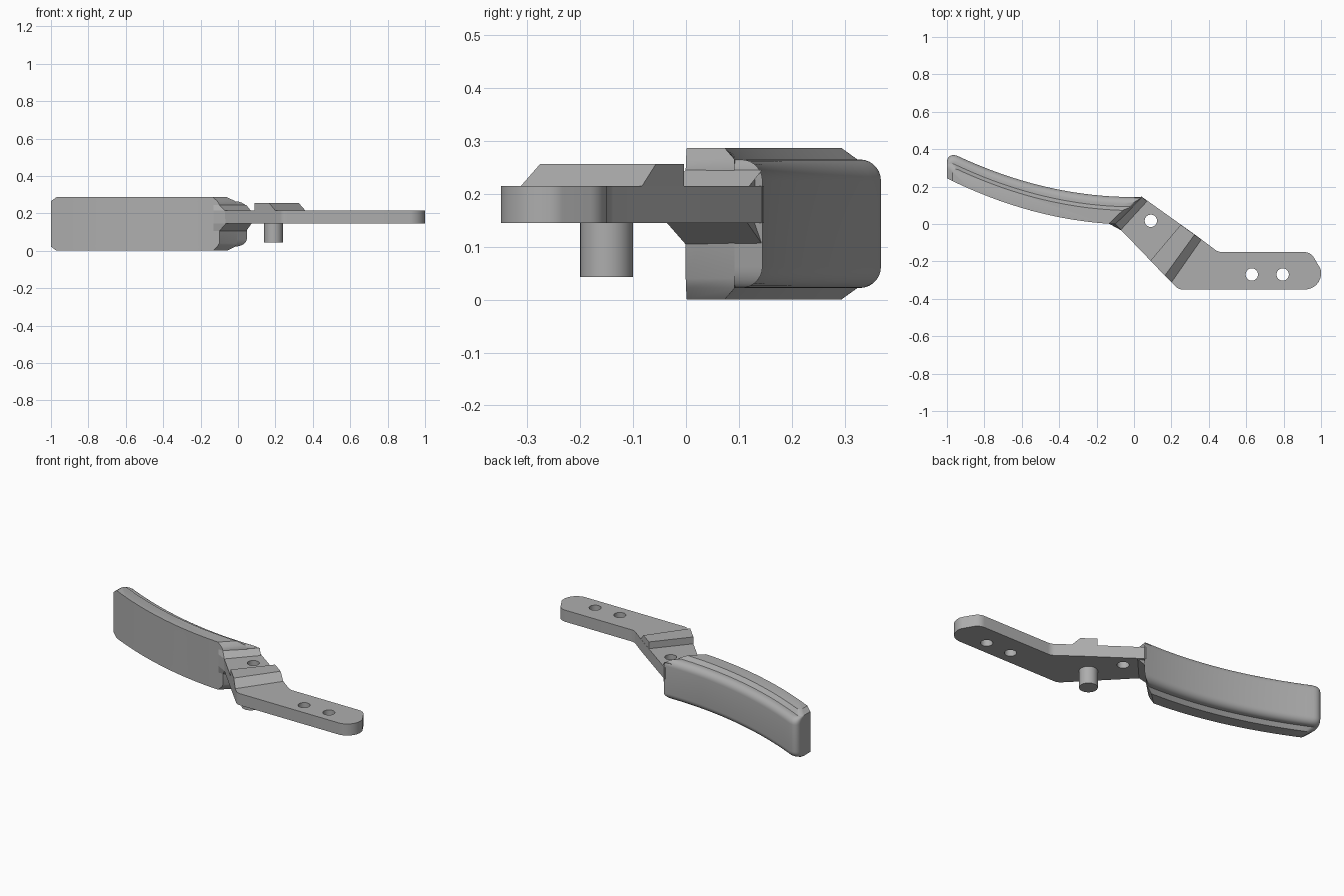
import bpy, bmesh, math
from mathutils import Vector

cube = bpy.data.objects.get("Cube")
if cube:
    bpy.data.objects.remove(cube, do_unlink=True)

grey = bpy.data.materials.new("plain grey")
grey.use_nodes = True
grey.diffuse_color = (0.42, 0.42, 0.42, 1)
grey.node_tree.nodes["Principled BSDF"].inputs["Base Color"].default_value = grey.diffuse_color


def layered(name, layers):
    """Solid skinned through matching outlines, each given as (z, points)."""
    bm = bmesh.new()
    rings = [[bm.verts.new((p[0], p[1], z)) for p in pts] for z, pts in layers]
    bm.faces.new(rings[0])
    bm.faces.new(rings[-1])
    n = len(rings[0])
    for low, high in zip(rings, rings[1:]):
        for i in range(n):
            j = (i + 1) % n
            bm.faces.new((low[i], low[j], high[j], high[i]))
    bmesh.ops.recalc_face_normals(bm, faces=bm.faces)
    mesh = bpy.data.meshes.new(name)
    bm.to_mesh(mesh)
    bm.free()
    mesh.materials.append(grey)
    ob = bpy.data.objects.new(name, mesh)
    bpy.context.collection.objects.link(ob)
    return ob


def smooth(ob):
    bpy.ops.object.select_all(action='DESELECT')
    ob.select_set(True)
    bpy.context.view_layer.objects.active = ob
    bpy.ops.object.shade_smooth_by_angle(angle=math.radians(30))


def rounded(corners, steps=8):
    """Outline with each (x, y, radius) corner filleted."""
    out = []
    for i, (x, y, r) in enumerate(corners):
        p = Vector((x, y))
        if r == 0:
            out.append(p)
            continue
        a = (Vector(corners[i - 1][:2]) - p).normalized()
        b = (Vector(corners[(i + 1) % len(corners)][:2]) - p).normalized()
        half = a.angle(b) / 2
        centre = p + (a + b).normalized() * r / math.sin(half)
        s = p + a * r / math.tan(half) - centre
        e = p + b * r / math.tan(half) - centre
        for k in range(steps + 1):
            out.append(centre + s.lerp(e, k / steps).normalized() * r)
    return out


def circle(x, y, r, n=32):
    return [(x + r * math.cos(math.tau * k / n), y + r * math.sin(math.tau * k / n))
            for k in range(n)]


def grip(depth, corner, left=0.0, right=0.0, n=28):
    """Plan of the curved grip from its front face back to the given depth."""
    def bow(x, h):
        return (x, 0.247 * x * x - 0.003 + h)
    x0, x1 = -1 + left, -0.1 - right
    pts = [bow(x0 + (x1 - x0) * k / n, 0) for k in range(n + 1)]
    x1 += depth
    xc = x0 + corner
    pts += [bow(x1 + (xc - x1) * k / n, depth) for k in range(n + 1)]
    for k in range(1, 9):
        t = k / 8 * math.pi / 2
        pts.append(bow(xc - corner * math.sin(t), depth - corner * (1 - math.cos(t))))
    return pts


# Grip body with rounded back and inner end
low, high, r = 0.022, 0.265, 0.04
arc = [(r * (1 - math.sin(a)), r * (1 - math.cos(a)))
       for a in [math.pi / 2 * k / 7 for k in range(8)]]
body = [(low + dz, grip(0.147 - inset, 0.06, 0, inset * 0.7)) for inset, dz in arc]
body += [(high - dz, grip(0.147 - inset, 0.06, 0, inset * 0.7)) for inset, dz in reversed(arc)]
smooth(layered("grip_body", body))

# Taller front band of the grip, chamfered behind and at the far end
wide = grip(0.095, 0.04)
narrow = grip(0.075, 0.03, 0.03, 0.035)
smooth(layered("grip_front_band", [(0, narrow), (0.022, grip(0.095, 0.04, 0, 0.01)), (0.04, wide),
                                   (0.247, wide), (0.265, grip(0.095, 0.04, 0, 0.01)),
                                   (0.287, narrow)]))

# Flat cranked arm with mounting holes
arm = layered("arm", [(z, rounded([(-0.11, 0.01, 0), (0.2, -0.312, 0.0), (0.238, -0.35, 0.05),
                                   (1.0, -0.35, 0.085), (1.0, -0.245, 0.05),
                                   (0.945, -0.15, 0.06), (0.45, -0.15, 0.06),
                                   (0.33, -0.06, 0), (0.04, 0.147, 0)]))
                      for z in (0.145, 0.215)])
for x, y in ((0.09, 0.017), (0.63, -0.27), (0.795, -0.27)):
    cutter = layered("hole_cutter", [(z, circle(x, y, 0.033)) for z in (0.1, 0.25)])
    cutter.hide_render = True
    cut = arm.modifiers.new("hole", 'BOOLEAN')
    cut.object = cutter
    cut.solver = 'EXACT'
    bpy.context.view_layer.objects.active = arm
    bpy.ops.object.modifier_apply(modifier=cut.name)
    bpy.data.objects.remove(cutter, do_unlink=True)
smooth(arm)


# Flared neck where the arm meets the grip
def neck(s):
    return [(-0.13, 0.0), (-0.1 + s, -0.001 - s), (0.044 + s * 0.8, 0.144 - s * 0.8), (0.0, 0.14)]


layered("neck_flare", [(0.105, neck(0)), (0.145, neck(0.035)), (0.215, neck(0.03)), (0.245, neck(0))])

# Raised stop block with one sloped side
back = [(0.25, -0.004), (0.088, -0.196)]
layered("stop_block", [(0.21, back + [(0.2, -0.312), (0.36, -0.083)]),
                       (0.215, back + [(0.2, -0.312), (0.36, -0.083)]),
                       (0.256, back + [(0.165, -0.276), (0.324, -0.057)])])

# Pivot pin under the arm
smooth(layered("pivot_pin", [(z, circle(0.19, -0.15, 0.05)) for z in (0.043, 0.16)]))
